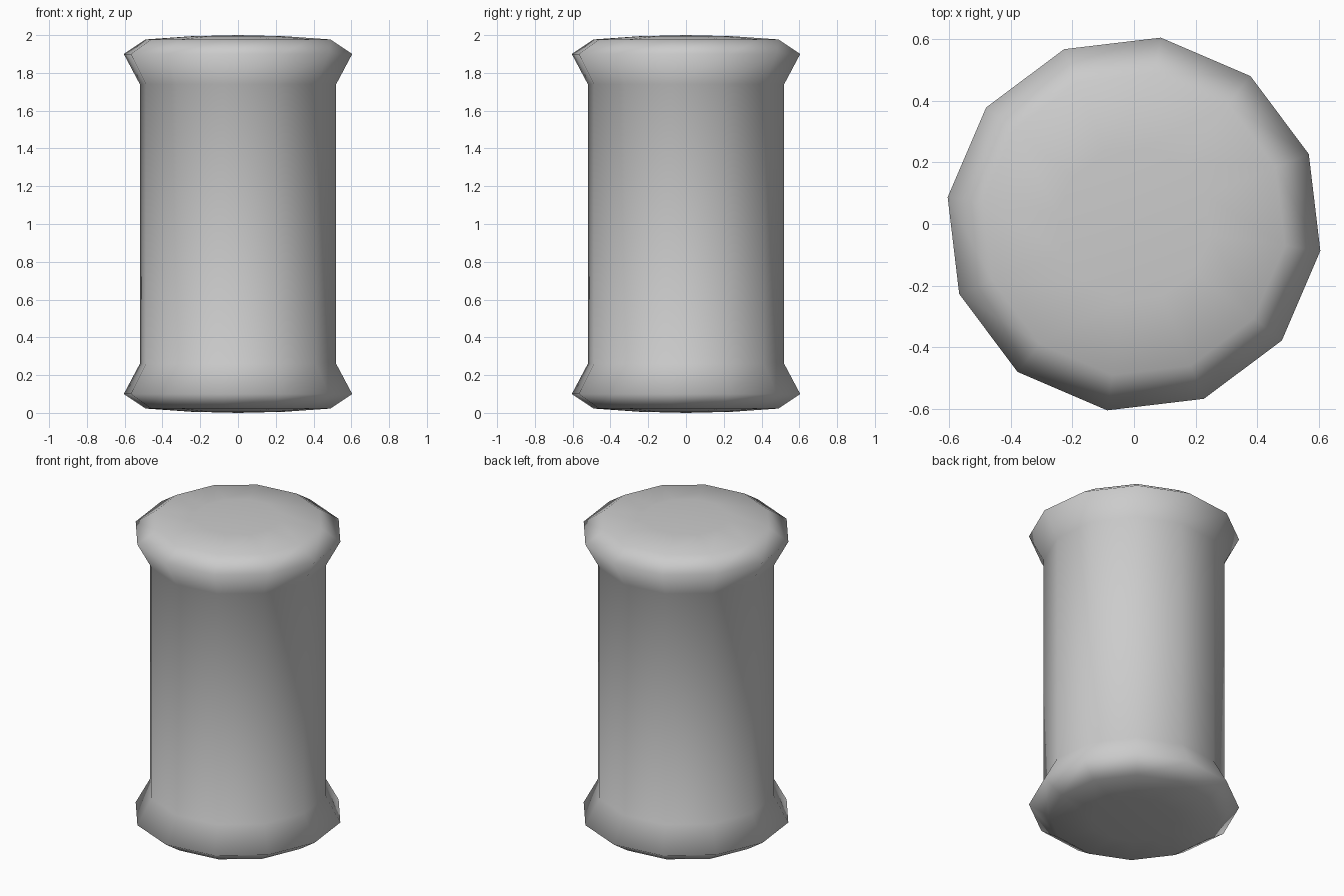
import bpy, bmesh, math

if "Cube" in bpy.data.objects:
    bpy.data.objects.remove(bpy.data.objects["Cube"])

SIDES = 12
TURN = math.radians(-8.2)
# Lower half of the turned profile (radius, height); mirrored for the upper half
half = [(0.25, 0.006), (0.495, 0.023), (0.611, 0.10), (0.525, 0.26)]
profile = half + [(r, 2 - z) for r, z in reversed(half)]

# Spool body: stacked rings with flared ends and shallow domed caps
bm = bmesh.new()
rings = []
for r, z in profile:
    angles = [TURN + 2 * math.pi * i / SIDES for i in range(SIDES)]
    rings.append([bm.verts.new((r * math.cos(a), r * math.sin(a), z)) for a in angles])
for lo, hi in zip(rings, rings[1:]):
    for i in range(SIDES):
        j = (i + 1) % SIDES
        bm.faces.new((lo[i], lo[j], hi[j], hi[i]))
for ring, z in ((rings[0], 0), (rings[-1], 2)):
    tip = bm.verts.new((0, 0, z))
    for i in range(SIDES):
        bm.faces.new((ring[i], ring[(i + 1) % SIDES], tip))
bmesh.ops.recalc_face_normals(bm, faces=bm.faces)
for f in bm.faces:
    f.smooth = True

mesh = bpy.data.meshes.new("spool_body")
bm.to_mesh(mesh)
bm.free()
bpy.context.collection.objects.link(bpy.data.objects.new("spool_body", mesh))
